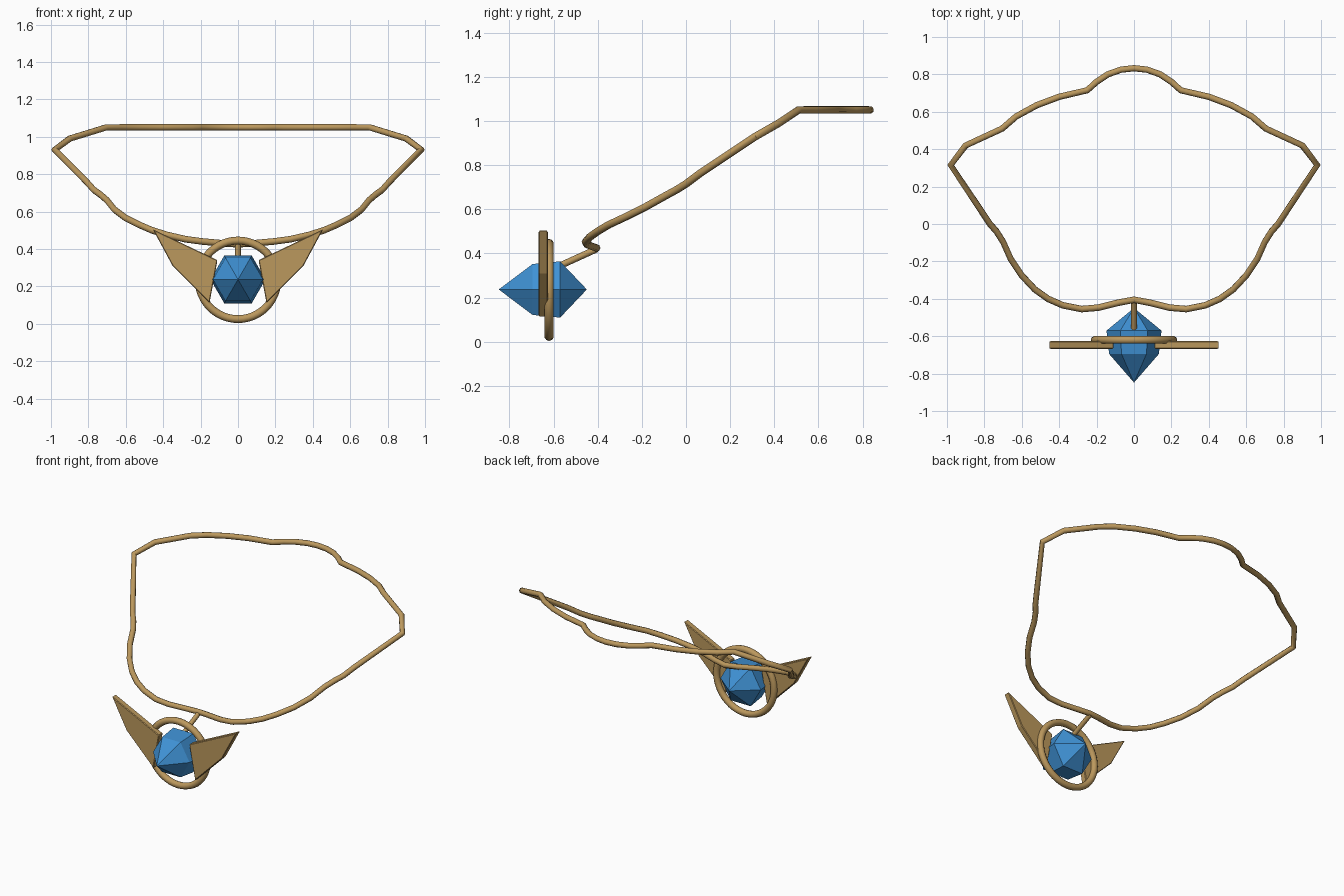
import bpy, bmesh, math
from mathutils import Vector

if "Cube" in bpy.data.objects:
    bpy.data.objects.remove(bpy.data.objects["Cube"])


def material(name, rgb):
    m = bpy.data.materials.new(name)
    m.diffuse_color = (*rgb, 1)
    m.use_nodes = True
    m.node_tree.nodes["Principled BSDF"].inputs["Base Color"].default_value = m.diffuse_color
    return m


gold = material("antique gold", (0.50, 0.315, 0.11))
blue = material("gem blue", (0.05, 0.285, 0.66))


def tube(name, points, radius, cyclic=False):
    """Round wire swept along a list of points, converted to a mesh."""
    cu = bpy.data.curves.new(name, 'CURVE')
    cu.dimensions = '3D'
    cu.bevel_depth = radius
    cu.bevel_resolution = 2
    cu.use_fill_caps = True
    sp = cu.splines.new('POLY')
    sp.points.add(len(points) - 1)
    for p, co in zip(sp.points, points):
        p.co = (*co, 1)
    sp.use_cyclic_u = cyclic
    ob = bpy.data.objects.new(name, cu)
    bpy.context.collection.objects.link(ob)
    bpy.ops.object.select_all(action='DESELECT')
    ob.select_set(True)
    bpy.context.view_layer.objects.active = ob
    bpy.ops.object.convert(target='MESH')
    ob = bpy.context.object
    ob.data.materials.clear()
    ob.data.materials.append(gold)
    bpy.ops.object.shade_smooth_by_angle(angle=math.radians(50))
    return ob


def mesh_object(name, bm, mat):
    bmesh.ops.recalc_face_normals(bm, faces=bm.faces)
    me = bpy.data.meshes.new(name)
    bm.to_mesh(me)
    bm.free()
    me.materials.append(mat)
    ob = bpy.data.objects.new(name, me)
    bpy.context.collection.objects.link(ob)
    return ob


# Neck wire: right half from front centre to back centre, then mirrored
half = [
    (0, -.405, .425), (.08, -.42, .43), (.19, -.447, .44), (.28, -.455, .452),
    (.38, -.435, .475), (.46, -.40, .50), (.53, -.35, .53), (.60, -.275, .565),
    (.66, -.185, .61), (.70, -.095, .66), (.735, -.04, .69), (.77, .0, .715),
    (.81, .06, .76), (.98, .315, .93), (.90, .42, .99), (.705, .51, 1.05),
    (.63, .575, 1.05), (.52, .635, 1.05), (.40, .68, 1.05), (.25, .715, 1.05),
    (.20, .76, 1.05), (.14, .80, 1.05), (.07, .825, 1.05), (0, .833, 1.05),
]
path = half + [(-x, y, z) for x, y, z in reversed(half[1:-1])]
tube("neck_wire", path, .0175, cyclic=True)

# Hanger rod joining the neck wire to the gem
tube("hanger_rod", [(0, -.405, .42), (0, -.57, .345)], .015)

# Setting ring around the gem
bpy.ops.mesh.primitive_torus_add(major_radius=.21, minor_radius=.021,
                                 major_segments=48, minor_segments=10,
                                 location=(0, -.62, .235),
                                 rotation=(math.pi / 2, 0, 0))
ring = bpy.context.object
ring.name = "setting_ring"
ring.data.materials.append(gold)
bpy.ops.object.shade_smooth_by_angle(angle=math.radians(50))

# Gem: two hexagons joined by a tapered band, with a point at each end
bm = bmesh.new()
for y, r in ((-.695, .133), (-.57, .147)):
    for i in range(6):
        a = i * math.pi / 3
        bm.verts.new((r * math.cos(a), y, .237 + r * math.sin(a)))
for y in (-.848, -.449):
    bm.verts.new((0, y, .237))
bmesh.ops.convex_hull(bm, input=bm.verts[:])
bmesh.ops.dissolve_limit(bm, angle_limit=.01, verts=bm.verts[:], edges=bm.edges[:])
mesh_object("gem", bm, blue)

# Wings: flat plates with slightly eased edges, one on each side
outline = [(.455, .505), (.35, .31), (.152, .112), (.11, .34)]
for side, name in ((1, "wing_right"), (-1, "wing_left")):
    bm = bmesh.new()
    face = bm.faces.new([bm.verts.new((side * x, -.667, z)) for x, z in outline])
    ext = bmesh.ops.extrude_face_region(bm, geom=[face])
    moved = [v for v in ext["geom"] if isinstance(v, bmesh.types.BMVert)]
    bmesh.ops.translate(bm, verts=moved, vec=Vector((0, .041, 0)))
    wing = mesh_object(name, bm, gold)
    mod = wing.modifiers.new("eased edges", 'BEVEL')
    mod.width = .004
    mod.segments = 1
